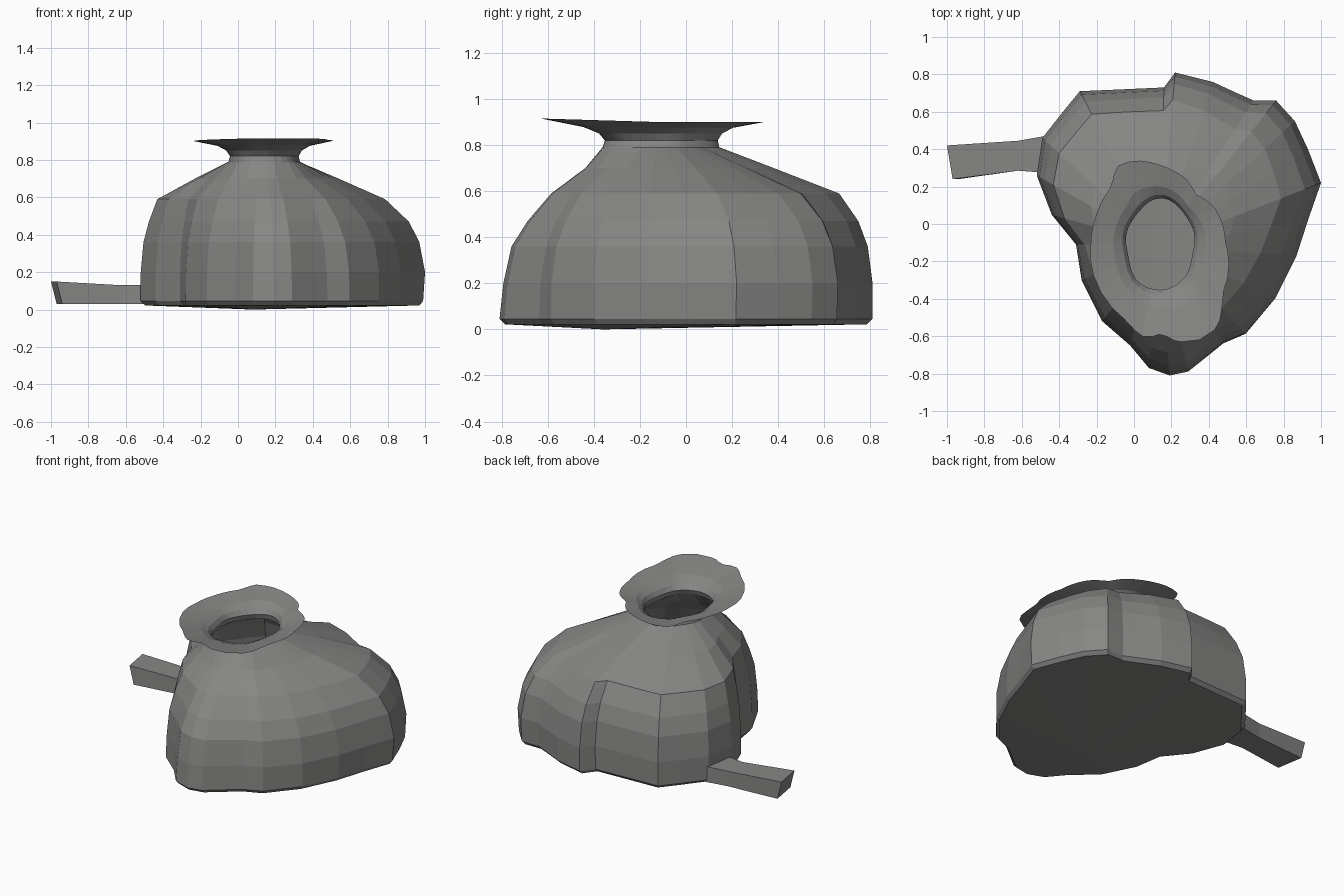
import bpy, bmesh
from math import atan2, cos, sin, pi, hypot

if "Cube" in bpy.data.objects:
    bpy.data.objects.remove(bpy.data.objects["Cube"])

CX, CY = 0.14, -0.115   # centre of the mouth

# Ground outline of the body, counter-clockwise from the right
BASE = [(1.0, .22), (.93, .40), (.86, .55), (.76, .66), (.64, .66), (.55, .70), (.42, .76),
        (.22, .81), (.16, .73), (-.06, .72), (-.29, .71), (-.38, .60), (-.49, .46), (-.52, .26),
        (-.44, .05), (-.31, -.11), (-.28, -.30), (-.17, -.52), (-.02, -.65), (.08, -.77),
        (.19, -.81), (.29, -.79), (.48, -.64), (.60, -.59), (.76, -.40), (.87, -.17), (.93, .02)]
# Ragged rim of the flared mouth
RIM = [(.49, -.10), (.43, .09), (.33, .16), (.28, .24), (.18, .30), (0, .34), (-.09, .31),
       (-.12, .20), (-.20, .05), (-.23, -.10), (-.19, -.34), (-.06, -.50), (.06, -.61),
       (.15, -.585), (.23, -.63), (.35, -.62), (.45, -.55), (.47, -.38)]
# Wall levels and how far each side leans in towards the neck
LEVELS = [.045, .20, .36, .47, .59, .70, .79]
LEAN = [[.02, .0, .05, .14, .35, .70, 1],    # right
        [.0, .0, .03, .09, .21, .64, 1],     # back
        [.0, .0, .03, .09, .17, .58, 1],     # left
        [.0, .04, .12, .28, .51, .84, 1]]    # front

# Dark grey for every part
dark = bpy.data.materials.new("dark_grey")
dark.diffuse_color = (.24, .24, .235, 1)
dark.use_nodes = True
dark.node_tree.nodes["Principled BSDF"].inputs["Base Color"].default_value = dark.diffuse_color


def angle(p):
    return atan2(p[1] - CY, p[0] - CX) % (2 * pi)


def rim_radius(a):
    pts = sorted((angle(p), hypot(p[0] - CX, p[1] - CY)) for p in RIM)
    pts = [(pts[-1][0] - 2 * pi, pts[-1][1])] + pts + [(pts[0][0] + 2 * pi, pts[0][1])]
    for (a0, r0), (a1, r1) in zip(pts, pts[1:]):
        if a0 <= a <= a1:
            return r0 + (r1 - r0) * (a - a0) / (a1 - a0)


def neck(a):
    # slightly wavy oval
    r = (1 + .025 * sin(5 * a)) / hypot(cos(a) / .19, sin(a) / .255)
    return r * cos(a), r * sin(a)


def finish(name, bm):
    mesh = bpy.data.meshes.new(name)
    bm.to_mesh(mesh)
    bm.free()
    mesh.materials.append(dark)
    ob = bpy.data.objects.new(name, mesh)
    bpy.context.collection.objects.link(ob)


def loft(bm, rings):
    loops = [[bm.verts.new(p) for p in ring] for ring in rings]
    n = len(rings[0])
    for lo, hi in zip(loops, loops[1:]):
        for i in range(n):
            j = (i + 1) % n
            bm.faces.new((lo[i], lo[j], hi[j], hi[i]))
    return loops


# Pouch-shaped body: chamfered foot, leaning walls and neck
bm = bmesh.new()
rings = [[(x + (CX - x) * .035, y - y * .03, .022) for x, y in BASE]]
for k, z in enumerate(LEVELS):
    ring = []
    for p in BASE:
        a = angle(p)
        s = a / (pi / 2)
        q, f = int(s) % 4, s % 1
        t = LEAN[q][k] * (1 - f) + LEAN[(q + 1) % 4][k] * f
        nx, ny = neck(a)
        ring.append((p[0] + (CX + nx - p[0]) * t, p[1] + (CY + ny - p[1]) * t, z))
    rings.append(ring)
loops = loft(bm, rings)
hub = bm.verts.new((.08, -.36, 0))
foot = loops[0]
for i in range(len(foot)):
    bm.faces.new((hub, foot[(i + 1) % len(foot)], foot[i]))
finish("body", bm)

# Thin flared lip, twice the columns of the body
angles = []
for p, q in zip(BASE, BASE[1:] + BASE[:1]):
    a, b = angle(p), angle(q)
    b += 2 * pi if b < a else 0
    angles += [a, ((a + b) / 2) % (2 * pi)]
bm = bmesh.new()
rings = []
for z, out in ((.785, 0), (.82, -.05), (.85, .06), (.875, .32), (.90, 1)):
    ring = []
    for a in angles:
        nx, ny = neck(a)
        r = hypot(nx, ny)
        r += (rim_radius(a) - r) * out
        y = r * sin(a)
        # the lip rises towards the front
        ring.append((CX + r * cos(a), CY + y, z - .03 * min(y, 0) * max(out, 0)))
    rings.append(ring)
loft(bm, rings)
finish("flared_lip", bm)

# Low bar sticking out on the left, lofted through three sections
bm = bmesh.new()
sections = []
for xb, xt, yf, yb, z0, z1 in ((-.97, -1, .24, .42, .03, .15), (-.62, -.62, .285, .445, .03, .13),
                               (-.42, -.42, .27, .48, .03, .135)):
    sections.append([(xb + .03 * (xb < -.9), yf, z0), (xt + .03 * (xb < -.9), yf, z1),
                     (xt, yb, z1), (xb, yb, z0)])
ends = loft(bm, sections)
bm.faces.new(ends[0])
bm.faces.new(ends[-1])
bmesh.ops.recalc_face_normals(bm, faces=bm.faces)
finish("side_bar", bm)
